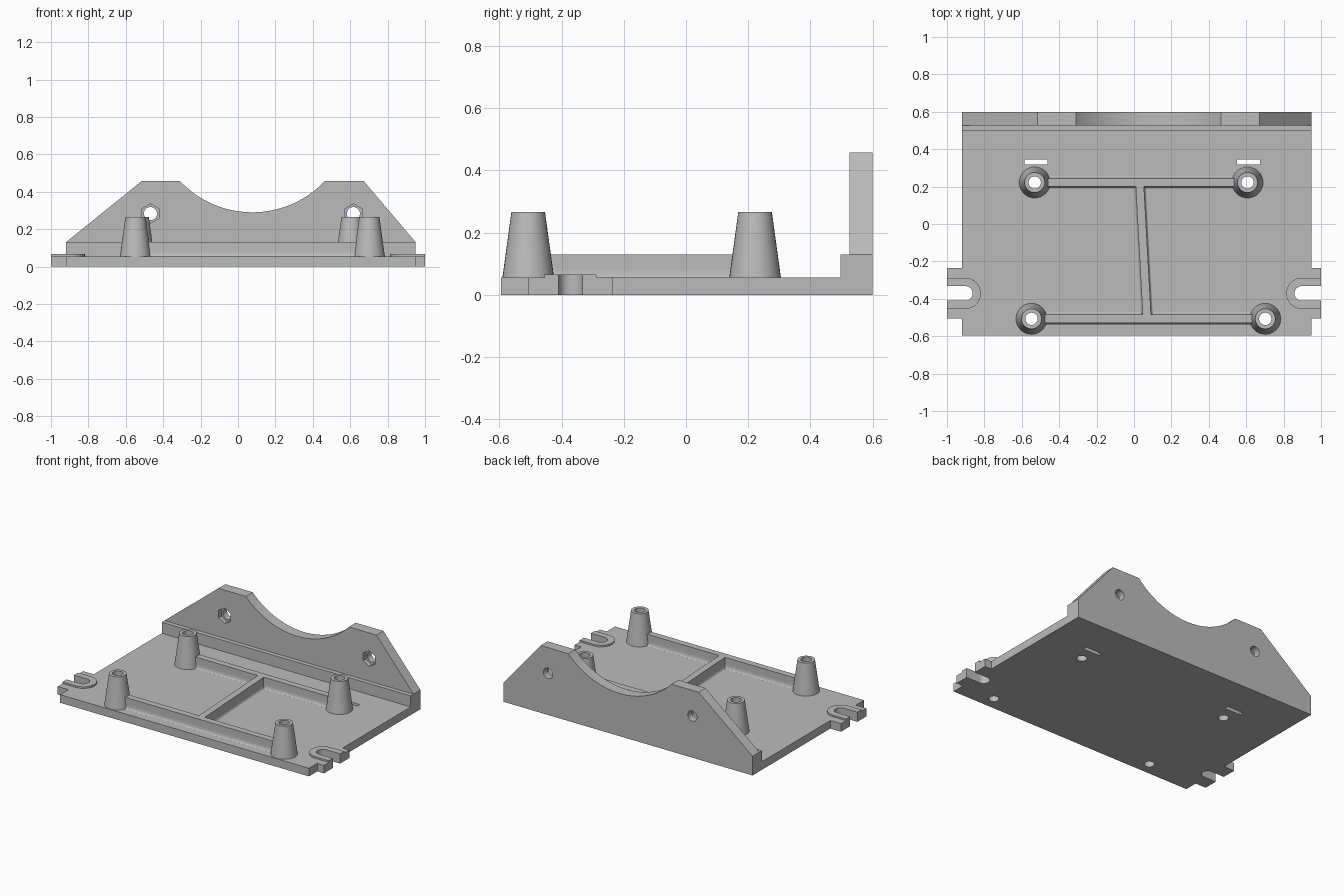
import bpy, bmesh
from math import sin, cos, pi, sqrt, atan2
from mathutils import Vector

if "Cube" in bpy.data.objects:
    bpy.data.objects.remove(bpy.data.objects["Cube"], do_unlink=True)

grey = bpy.data.materials.new("plain grey")
grey.use_nodes = True
COLOUR = (0.5, 0.5, 0.5, 1)
grey.diffuse_color = COLOUR
grey.node_tree.nodes["Principled BSDF"].inputs["Base Color"].default_value = COLOUR

PLATE_Z, LEDGE_Z, WALL_Z, POST_Z = 0.055, 0.13, 0.457, 0.266
LEFT, RIGHT, BACK, FRONT = 0.95, -0.92, 0.6, -0.595
SLOT_Y = -0.371
BORE = 0.033


def finish(name, bm):
    bmesh.ops.recalc_face_normals(bm, faces=bm.faces)
    mesh = bpy.data.meshes.new(name)
    bm.to_mesh(mesh)
    bm.free()
    mesh.materials.append(grey)
    ob = bpy.data.objects.new(name, mesh)
    bpy.context.collection.objects.link(ob)
    return ob


def prism(name, pts, lo, hi, axis):
    """Extrude a 2D outline along an axis."""
    place = {"x": lambda u, v, w: (w, u, v),
             "y": lambda u, v, w: (u, w, v),
             "z": lambda u, v, w: (u, v, w)}[axis]
    bm = bmesh.new()
    rings = [[bm.verts.new(place(u, v, w)) for u, v in pts] for w in (lo, hi)]
    for ring in rings:
        bm.faces.new(ring)
    n = len(pts)
    for i in range(n):
        j = (i + 1) % n
        bm.faces.new((rings[0][i], rings[0][j], rings[1][j], rings[1][i]))
    return finish(name, bm)


def arc(cx, cy, r, a0, a1, n):
    return [(cx + r * cos(a0 + (a1 - a0) * i / n),
             cy + r * sin(a0 + (a1 - a0) * i / n)) for i in range(n + 1)]


def circle(cx, cy, r, n=32, turn=0):
    return arc(cx, cy, r, turn, turn + 2 * pi, n)[:-1]


def rect(u0, u1, v0, v1):
    return [(u0, v0), (u1, v0), (u1, v1), (u0, v1)]


def cut(ob, cutter):
    mod = ob.modifiers.new("cut", "BOOLEAN")
    mod.operation, mod.solver, mod.object = "DIFFERENCE", "EXACT", cutter
    bpy.context.view_layer.objects.active = ob
    bpy.ops.object.modifier_apply(modifier=mod.name)
    bpy.data.objects.remove(cutter, do_unlink=True)


# Body: plate, ledge and wall as one side profile
side = [(FRONT, 0), (BACK, 0), (BACK, 0.6), (0.526, 0.6), (0.526, LEDGE_Z),
        (0.496, LEDGE_Z), (0.496, PLATE_Z), (FRONT, PLATE_Z)]
body = prism("bracket_body", side, -1, 1, "x")

# Trim the sides so that only the mounting ears stand out
for inner, outer in ((RIGHT, -1.2), (LEFT, 1.2)):
    for y0, y1 in ((-0.8, -0.506), (-0.234, 0.8)):
        cut(body, prism("cutter", rect(inner, outer, y0, y1), -0.2, 0.9, "z"))

# Wall top: slopes, flats and a round saddle
x0, x1 = -0.31, 0.464
mid, half, sag = (x0 + x1) / 2, (x1 - x0) / 2, WALL_Z - 0.29
rad = (half ** 2 + sag ** 2) / (2 * sag)
cz = WALL_Z - sag + rad
a = atan2(half, cz - WALL_Z)
saddle = arc(mid, cz, rad, -pi / 2 - a, -pi / 2 + a, 40)
top = ([(-1.1, LEDGE_Z), (RIGHT, LEDGE_Z), (-0.515, WALL_Z)] + saddle
       + [(0.672, WALL_Z), (LEFT, LEDGE_Z), (1.1, LEDGE_Z), (1.1, 0.9), (-1.1, 0.9)])
cut(body, prism("cutter", top, 0.51, 0.8, "y"))

# Bolt holes with hexagonal nut pockets
for x in (-0.468, 0.617):
    cut(body, prism("cutter", circle(x, 0.283, 0.035), 0.4, 0.8, "y"))
    cut(body, prism("cutter", circle(x, 0.283, 0.052, 6, pi / 2), 0.51, 0.555, "y"))

# Narrow strap slots
for x in (-0.524, 0.612):
    cut(body, prism("cutter", rect(x - 0.062, x + 0.062, 0.318, 0.346), -0.1, 0.09, "z"))

# Open ear slots with raised U-shaped pads
for name, s, cx in (("right", -1, -0.902), ("left", 1, 0.897)):
    def u_arc(r):
        return [(cx + s * u, v) for u, v in arc(0, SLOT_Y, r, pi / 2, 3 * pi / 2, 24)]
    inner, outer = u_arc(0.039), u_arc(0.083)
    slot = [(s * 1.2, inner[0][1])] + inner + [(s * 1.2, inner[-1][1])]
    cut(body, prism("cutter", slot, -0.1, 0.2, "z"))
    ends = [(s, ring[k][1]) for ring, k in ((outer, 0), (outer, -1), (inner, -1), (inner, 0))]
    outline = [ends[0]] + outer + ends[1:3] + inner[::-1] + [ends[3]]
    prism(name + "_ear_pad", outline, PLATE_Z, 0.066, "z")

# Hollow tapered posts
posts = {"back_right": (-0.531, 0.222), "back_left": (0.607, 0.222),
         "front_right": (-0.548, -0.507), "front_left": (0.702, -0.507)}
for name, (x, y) in posts.items():
    cut(body, prism("cutter", circle(x, y, BORE), -0.1, 0.2, "z"))
    bm = bmesh.new()
    section = ((0.083, PLATE_Z), (0.054, POST_Z), (BORE, POST_Z), (BORE, PLATE_Z))
    rings = [[bm.verts.new((u, v, z)) for u, v in circle(x, y, r)] for r, z in section]
    for k in range(4):
        p, q = rings[k], rings[(k + 1) % 4]
        for i in range(32):
            j = (i + 1) % 32
            bm.faces.new((p[i], p[j], q[j], q[i]))
    finish(name + "_post", bm)


# Ribs with filleted feet
def rib(name, start, end, gap):
    p, q = Vector((*start, 0)), Vector((*end, 0))
    d = q - p
    foot = [(0.033 - 0.011 * sin(t * pi / 12),
             PLATE_Z + 0.03 * (1 - cos(t * pi / 12))) for t in range(7)]
    flank = foot + [(0.022, LEDGE_Z)]
    section = flank + [(-u, z) for u, z in reversed(flank)]
    ob = prism(name, section, gap, d.length - gap, "x")
    ob.location, ob.rotation_euler.z = p, atan2(d.y, d.x)


rib("back_rib", posts["back_right"], posts["back_left"], 0.045)
rib("front_rib", posts["front_right"], posts["front_left"], 0.045)
rib("middle_rib", (0.03, 0.222), (0.07, -0.507), 0.012)

# Smooth the round faces and keep the edges sharp
bpy.ops.object.select_all(action="DESELECT")
for ob in bpy.context.scene.objects:
    if ob.type == "MESH":
        ob.select_set(True)
        bpy.context.view_layer.objects.active = ob
bpy.ops.object.shade_smooth_by_angle(angle=pi / 6)
